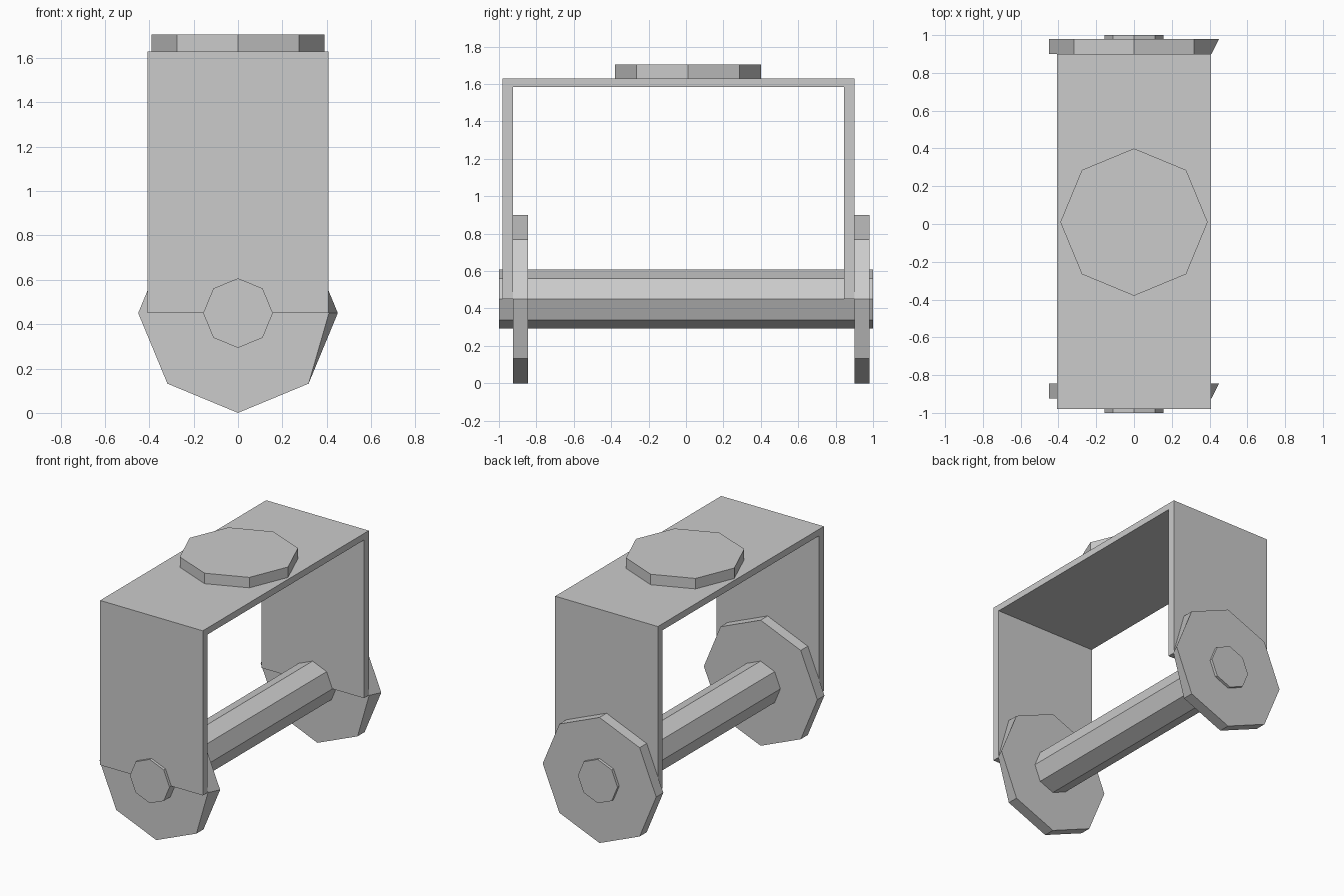
import bpy, bmesh
from math import sin, cos, pi
from mathutils import Vector

if "Cube" in bpy.data.objects:
    bpy.data.objects.remove(bpy.data.objects["Cube"])


def extrude(name, points, direction):
    """Closed solid made by sweeping a flat profile along a vector."""
    bm = bmesh.new()
    face = bm.faces.new([bm.verts.new(p) for p in points])
    out = bmesh.ops.extrude_face_region(bm, geom=[face])
    moved = [g for g in out["geom"] if isinstance(g, bmesh.types.BMVert)]
    bmesh.ops.translate(bm, verts=moved, vec=Vector(direction))
    bmesh.ops.recalc_face_normals(bm, faces=bm.faces)
    mesh = bpy.data.meshes.new(name)
    bm.to_mesh(mesh)
    bm.free()
    obj = bpy.data.objects.new(name, mesh)
    bpy.context.collection.objects.link(obj)
    return obj


def octagon(r):
    return [(r * cos(i * pi / 4), r * sin(i * pi / 4)) for i in range(8)]


AXLE_Z = 0.45

# U-shaped bracket
profile = [(-0.98, 0.45), (-0.98, 1.63), (0.90, 1.63), (0.90, 0.45),
           (0.845, 0.45), (0.845, 1.583), (-0.925, 1.583), (-0.925, 0.45)]
extrude("bracket", [(-0.407, y, z) for y, z in profile], (0.814, 0, 0))

# Mounting plate on top
extrude("mounting_plate", [(x, y + 0.01, 1.63) for x, y in octagon(0.39)], (0, 0, 0.075))

# Axle
extrude("axle", [(x, -1, z + AXLE_Z) for x, z in octagon(0.157)], (0, 2, 0))

# Wheel discs, each with one front corner pulled inwards
for name, y in (("front_disc", -0.925), ("back_disc", 0.90)):
    disc = extrude(name, [(x, y, z + AXLE_Z) for x, z in octagon(0.45)], (0, 0.08, 0))
    for v in disc.data.vertices:
        if v.co.x > 0.44 and v.co.y < y + 0.01:
            v.co.x = 0.41
